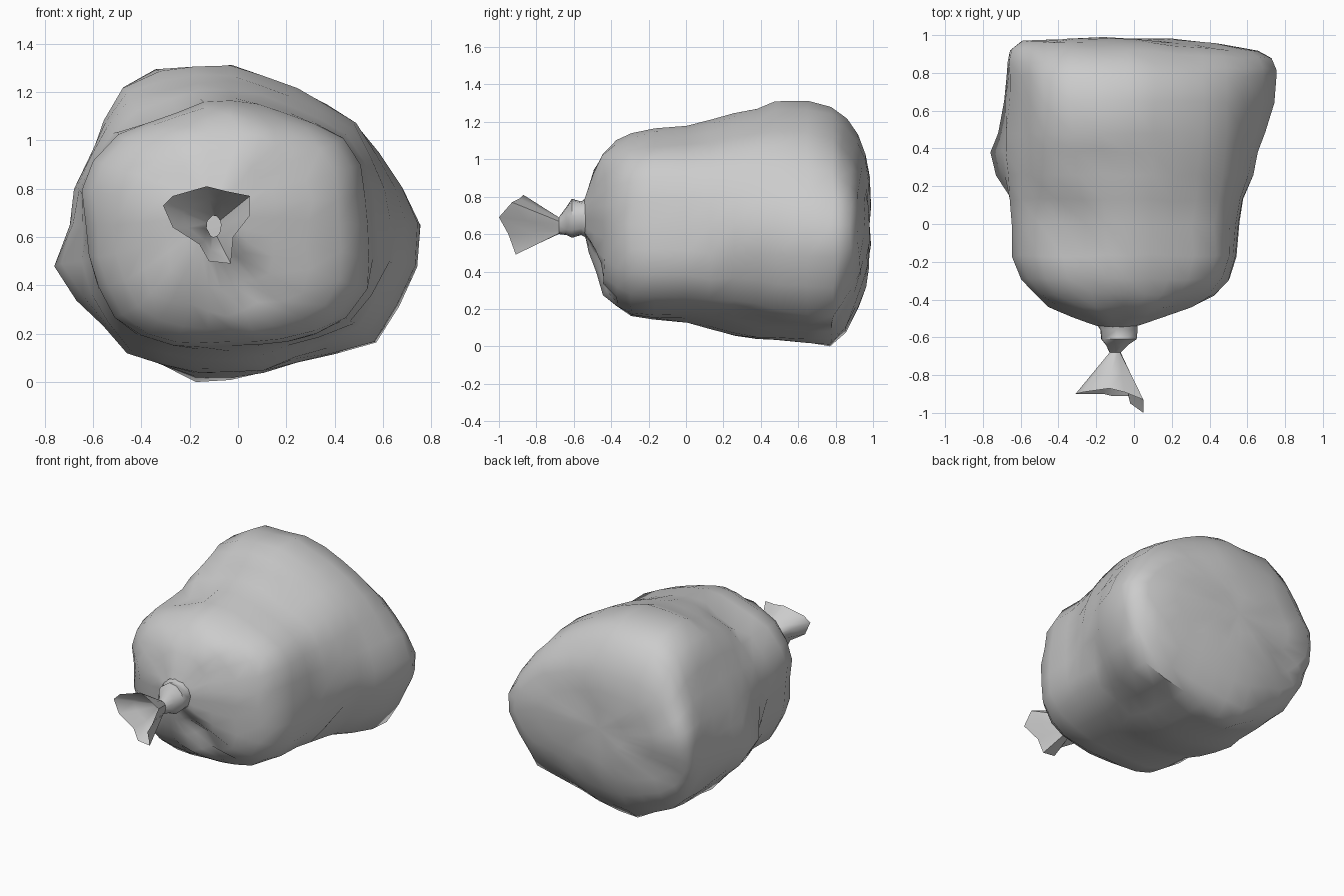
import bpy, bmesh, math
from mathutils import Vector, noise

if "Cube" in bpy.data.objects:
    bpy.data.objects.remove(bpy.data.objects["Cube"])

SEG = 28

# Cross-section outlines (x, z) at the neck end, the middle and the bottom of the sack
NECK_END = [(-.08, 1.18), (.12, 1.14), (.35, 1.06), (.48, .97), (.52, .82), (.545, .45), (.50, .30), (.32, .2),
            (.05, .15), (-.22, .14), (-.40, .19), (-.55, .31), (-.61, .55), (-.64, .80), (-.57, .96), (-.43, 1.07)]
MIDDLE = [(-.12, 1.27), (.15, 1.22), (.48, 1.06), (.62, .84), (.67, .55), (.56, .26), (.30, .13),
          (.05, .03), (-.25, .04), (-.49, .13), (-.62, .30), (-.77, .46), (-.70, .65), (-.69, .76), (-.5, 1.18)]
BOTTOM = [(-.38, 1.31), (-.03, 1.32), (.18, 1.25), (.46, 1.09), (.57, .98), (.70, .79), (.78, .58), (.73, .42),
          (.58, .17), (.38, .11), (.12, .04), (-.14, 0), (-.46, .14), (-.60, .30), (-.67, .5),
          (-.67, .76), (-.5, 1.2)]


def radius(outline, a, c):
    """Distance from centre c to the outline in direction a."""
    dx, dz = math.cos(a), math.sin(a)
    best = 0
    for i, p in enumerate(outline):
        q = outline[(i + 1) % len(outline)]
        px, pz, ex, ez = p[0] - c[0], p[1] - c[1], q[0] - p[0], q[1] - p[1]
        det = dz * ex - dx * ez
        if abs(det) < 1e-9:
            continue
        t = (ex * pz - ez * px) / det
        u = (dx * pz - dz * px) / det
        if t > 0 and -1e-6 <= u <= 1 + 1e-6:
            best = max(best, t)
    return best


def loft(name, rings, cap_end=False, angle=48):
    bm = bmesh.new()
    vr = [[bm.verts.new(p) for p in r] for r in rings]
    n = len(rings[0])
    for a, b in zip(vr, vr[1:]):
        for i in range(n):
            bm.faces.new((a[i], a[(i + 1) % n], b[(i + 1) % n], b[i]))
    if cap_end:
        tip = bm.verts.new(sum((v.co for v in vr[-1]), Vector()) / n)
        for i in range(n):
            bm.faces.new((vr[-1][i], vr[-1][(i + 1) % n], tip))
    bmesh.ops.recalc_face_normals(bm, faces=bm.faces)
    me = bpy.data.meshes.new(name)
    bm.to_mesh(me)
    bm.free()
    ob = bpy.data.objects.new(name, me)
    bpy.context.collection.objects.link(ob)
    bpy.ops.object.select_all(action='DESELECT')
    ob.select_set(True)
    bpy.context.view_layer.objects.active = ob
    bpy.ops.object.shade_smooth_by_angle(angle=math.radians(angle))
    return ob


# Dents pressed into the plastic: centre, reach, push
DENTS = [((.02, -.47, .44), .17, (0, .12, .0)), ((-.33, -.06, 1.10), .15, (.03, 0, -.10)),
         ((.60, .28, .34), .15, (-.07, 0, .02)), ((-.62, .05, .55), .16, (.05, 0, 0)),
         ((.30, .25, .12), .16, (0, 0, .05)), ((-.45, .96, .45), .22, (0, -.06, 0)),
         ((-.14, .78, .02), .14, (0, 0, -.05))]


def crumple(p):
    p = Vector(p)
    out = p.copy()
    for c, r, push in DENTS:
        d = (p - Vector(c)).length / r
        if d < 1:
            out += Vector(push) * (1 - d)
    out += noise.noise_vector(p * 5) * .018
    out.z = max(out.z, 0)
    out.y = min(out.y, 1)
    return out


# Sack body: y, blend (0 neck end, 1 middle, 2 bottom), scale in x, scale up, scale down
RINGS = [(-.55, 0, .15, .19, .18), (-.53, 0, .24, .30, .36), (-.495, 0, .40, .52, .56),
         (-.44, 0, .62, .73, .74), (-.37, 0, .82, .86, .87), (-.29, 0, .94, .94, .98),
         (-.17, 0, 1.01, 1, 1), (0, .1, 1, 1, 1), (.13, .42, 1, 1, 1), (.26, .8, 1, 1.01, 1),
         (.38, 1, 1, 1.03, 1), (.48, 1.45, 1, 1.03, 1), (.65, 1.85, 1, 1, 1), (.78, 2, 1, .94, 1),
         (.86, 2, 1, .84, .88), (.92, 2, .97, .71, .70), (.96, 2, .88, .56, .52),
         (.98, 2, .62, .38, .36), (.985, 2, .3, .2, .2)]
body = []
for y, blend, sx, up, down in RINGS:
    first, second = (NECK_END, MIDDLE) if blend < 1 else (MIDDLE, BOTTOM)
    t = blend if blend < 1 else blend - 1
    k = min(1, max(0, (sx - .15) / .7)) if y < 0 else 1
    cx, cz = -.10 + .07 * k, .69 - .04 * k
    ring = []
    for i in range(SEG):
        a = math.tau * i / SEG
        r = radius(first, a, (-.03, .65)) * (1 - t) + radius(second, a, (-.03, .65)) * t
        if y < -.4:    # gathered pleats near the neck
            r *= 1 + .05 * math.sin(7 * a)
        yy = y
        if y > .8:     # skewed right corner
            yy -= .045 * max(0, math.cos(a)) * sx
        sz = up if math.sin(a) > 0 else down
        ring.append(crumple((cx + r * sx * math.cos(a), yy, cz + r * sz * math.sin(a))))
    body.append(ring)
loft("sack_body", body, cap_end=True)

# Tied neck: knot bulge, pinch and open flared tail
FLARE = [(.05, .77), (-.05, .79), (-.13, .81), (-.27, .77), (-.31, .73), (-.27, .64),
         (-.16, .57), (-.12, .50), (-.03, .49), (-.02, .60), (.05, .69)]
FLARE_Y = [-.93, -.89, -.87, -.89, -.90, -.90, -.90, -.91, -.91, -.95, -1.0]


def neck_ring(y, cx, cz, rx, rz):
    out = []
    for x, z in FLARE:
        a = math.atan2(z - .67, x + .11)
        out.append((cx + rx * math.cos(a), y, cz + rz * math.sin(a)))
    return out


tail = [neck_ring(-.50, -.10, .69, .12, .13), neck_ring(-.56, -.08, .685, .10, .09),
        neck_ring(-.61, -.08, .685, .095, .105), neck_ring(-.64, -.09, .67, .06, .075),
        neck_ring(-.68, -.10, .645, .03, .045)]
end = [(x, y, z) for (x, z), y in zip(FLARE, FLARE_Y)]
tail.append([tuple(Vector(p).lerp(Vector(q), .55)) for p, q in zip(tail[-1], end)])
tail.append(end)
loft("tied_neck", tail, angle=50)
